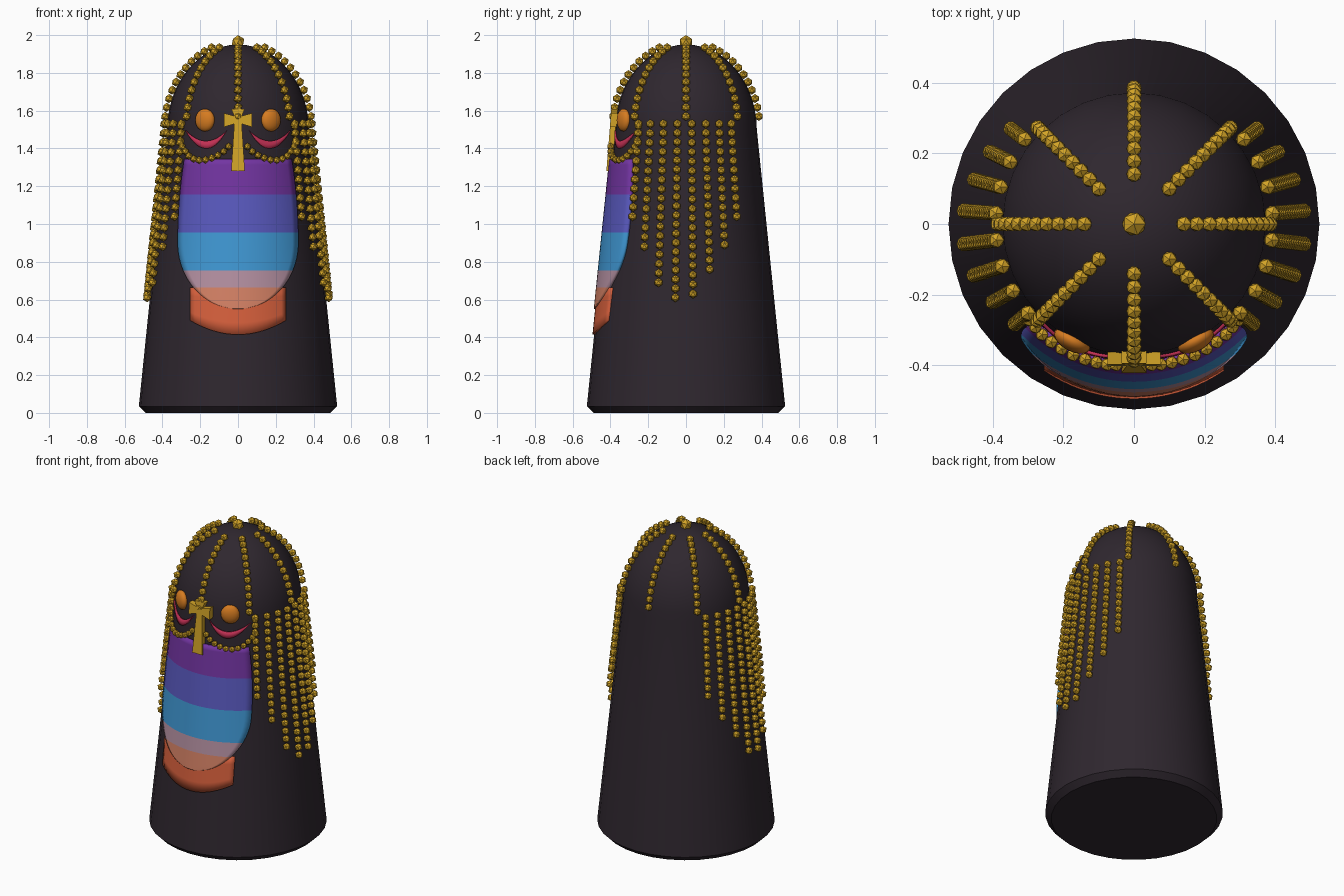
import bpy, bmesh, math
from mathutils import Matrix, Vector

cube = bpy.data.objects.get("Cube")
if cube:
    bpy.data.objects.remove(cube, do_unlink=True)


def material(name, r, g, b):
    m = bpy.data.materials.new(name)
    m.use_nodes = True
    m.diffuse_color = (r, g, b, 1)
    bsdf = m.node_tree.nodes["Principled BSDF"]
    bsdf.inputs["Base Color"].default_value = (r, g, b, 1)
    bsdf.inputs["Roughness"].default_value = 0.7
    return m


CLOTH = material("dark cloth", 0.028, 0.02, 0.028)
GOLD = material("gold", 0.65, 0.37, 0.02)
AMBER = material("amber", 0.67, 0.2, 0.015)
CRIMSON = material("crimson", 0.55, 0.03, 0.09)
PURPLE = material("purple", 0.17, 0.035, 0.36)
INDIGO = material("indigo", 0.1, 0.1, 0.52)
BLUE = material("blue", 0.05, 0.31, 0.65)
MAUVE = material("mauve", 0.46, 0.28, 0.36)
SALMON = material("salmon", 0.66, 0.22, 0.13)
CORAL = material("coral", 0.67, 0.115, 0.045)

SHOULDER, RIM, DOME = 1.5, 0.035, 0.45


def radius(z):
    """Radius of the cloth surface at a height."""
    if z <= SHOULDER:
        return 0.525 - 0.15 * (z - RIM) / (SHOULDER - RIM)
    return 0.375 * math.sqrt(max(0, 1 - ((z - SHOULDER) / DOME) ** 2))


def on_front(x, z, off):
    r = radius(z) + off
    return Vector((x, -math.sqrt(r * r - x * x), z))


def finish(name, bm, mats, smooth=None):
    mesh = bpy.data.meshes.new(name)
    bm.to_mesh(mesh)
    bm.free()
    for m in mats:
        mesh.materials.append(m)
    ob = bpy.data.objects.new(name, mesh)
    bpy.context.collection.objects.link(ob)
    if smooth:
        bpy.ops.object.select_all(action='DESELECT')
        ob.select_set(True)
        bpy.context.view_layer.objects.active = ob
        bpy.ops.object.shade_smooth_by_angle(angle=math.radians(smooth))
    return ob


def beads(name, points, size=0.024):
    bm = bmesh.new()
    for p in points:
        bmesh.ops.create_icosphere(bm, subdivisions=1, radius=size,
                                   matrix=Matrix.Translation(p))
    return finish(name, bm, [GOLD])


def patch(name, shape, rows, mats, off, thick, cols=20, rule=None):
    """Plate hugging the front; shape(u, row) gives x and z."""
    bm = bmesh.new()
    grid = [[bm.verts.new(on_front(*shape(2 * j / cols - 1, v), off))
             for j in range(cols + 1)] for v in rows]
    for a, b in zip(grid, grid[1:]):
        for j in range(cols):
            f = bm.faces.new((a[j], b[j], b[j + 1], a[j + 1]))
            if rule:
                f.material_index = rule(f.calc_center_median().z)
    ob = finish(name, bm, mats, 40)
    mod = ob.modifiers.new("thickness", 'SOLIDIFY')
    mod.thickness, mod.offset = thick, -1
    return ob


# Cloth body: tapered trunk with a domed top
bm = bmesh.new()
SIDES = 32
profile = [(0.49, 0), (radius(RIM), RIM), (radius(0.8), 0.8)]
profile += [(0.375 * math.cos(a), SHOULDER + DOME * math.sin(a))
            for a in (k * math.pi / 24 for k in range(12))]
rings = [[bm.verts.new((r * math.sin(t), -r * math.cos(t), z))
          for t in (k * math.tau / SIDES for k in range(SIDES))]
         for r, z in profile]
for a, b in zip(rings, rings[1:]):
    for k in range(SIDES):
        n = (k + 1) % SIDES
        bm.faces.new((a[k], a[n], b[n], b[k]))
tip = bm.verts.new((0, 0, SHOULDER + DOME))
for k in range(SIDES):
    bm.faces.new((rings[-1][k], rings[-1][(k + 1) % SIDES], tip))
bm.faces.new(rings[0][::-1])
finish("cloth_body", bm, [CLOTH], 30)

# Banded beard
BANDS = [1.345, 1.155, 0.955, 0.755, 0.665, 0.551]


def beard(u, z):
    if z > 0.9:
        return u * (0.32 - 0.035 * ((z - 0.9) / 0.445) ** 2), z
    return u * 0.32 * math.sqrt(1 - ((0.9 - z) / 0.35) ** 2), z


levels = [a + (b - a) * k / 6 for a, b in zip(BANDS, BANDS[1:]) for k in range(6)]
patch("beard", beard, levels + [0.554, BANDS[-1]],
      [PURPLE, INDIGO, BLUE, MAUVE, SALMON], 0.016, 0.02,
      rule=lambda z: sum(z < b for b in BANDS[1:-1]))

# Coral panel below the beard
patch("lower_panel",
      lambda u, v: (0.255 * u, 0.665 * (1 - v) + (0.415 + 0.075 * u * u) * v),
      [0, 0.25, 0.5, 0.75, 1], [CORAL], 0.009, 0.015)

for s, side in ((1, "left"), (-1, "right")):
    # Crescent cheek
    patch(side + "_cheek",
          lambda u, v: (s * 0.17 + 0.11 * u,
                        (1.44 + 0.055 * u * u) * (1 - v) + (1.4 + 0.096 * u * u) * v),
          [0, 0.5, 1], [CRIMSON], 0.009, 0.009)

    # Oval eye turned to follow the face
    bm = bmesh.new()
    bmesh.ops.create_uvsphere(
        bm, u_segments=20, v_segments=12, radius=1,
        matrix=Matrix.Translation((s * 0.175, -0.33, 1.55))
        @ Matrix.Rotation(s * 0.49, 4, 'Z') @ Matrix.Diagonal((0.056, 0.03, 0.06, 1)))
    finish(side + "_eye", bm, [AMBER], 60)

    # Garland under the eye, beads spaced evenly along a path
    path = [on_front(s * x, z, 0.018) for x, z in
            ((0.05, 1.41), (0.08, 1.38), (0.12, 1.355), (0.17, 1.34), (0.22, 1.337),
             (0.26, 1.36), (0.295, 1.405), (0.306, 1.45), (0.3, 1.53))]
    points, travelled = [], 0
    for a, b in zip(path, path[1:]):
        length = (b - a).length
        while travelled < length:
            points.append(a.lerp(b, travelled / length))
            travelled += 0.037
        travelled -= length
    beads(side + "_garland", points, 0.02)

    # Hanging curtain, longest in the middle
    points = []
    for k, bottom in enumerate((1.04, 0.88, 0.69, 0.61, 0.63, 0.76, 0.89, 1.04)):
        t = math.radians(-40 + 11.1 * k)
        count = round((1.53 - bottom) / 0.049)
        for i in range(count + 1):
            z = 1.53 + (bottom - 1.53) * i / count
            r = radius(z) + 0.018
            points.append((s * r * math.cos(t), r * math.sin(t), z))
    beads(side + "_bead_curtain", points)

# Eight strands running down the dome
points = []
for k in range(8):
    t = k * math.pi / 4
    for i in range(11):
        a = 0.37 + 0.105 * i
        r = 0.39 * math.sin(a)
        points.append((r * math.cos(t), r * math.sin(t), SHOULDER + 0.465 * math.cos(a)))
beads("dome_strands", points)
beads("crown_bead", [(0, 0, 1.963)], 0.037)

# Flared cross on the brow
half = [(0.036, 0.06), (0.02, 0.022), (0.075, 0.037),
        (0.075, -0.037), (0.02, -0.02), (0.036, -0.27)]
outline = half + [(-x, z) for x, z in reversed(half)]
bm = bmesh.new()
face = bm.faces.new([bm.verts.new((x, -0.4 + 0.08 * z, 1.55 + z)) for x, z in outline])
ext = bmesh.ops.extrude_face_region(bm, geom=[face])
bmesh.ops.translate(bm, vec=(0, 0.035, 0),
                    verts=[v for v in ext["geom"] if isinstance(v, bmesh.types.BMVert)])
bmesh.ops.recalc_face_normals(bm, faces=bm.faces)
finish("brow_cross", bm, [GOLD])
